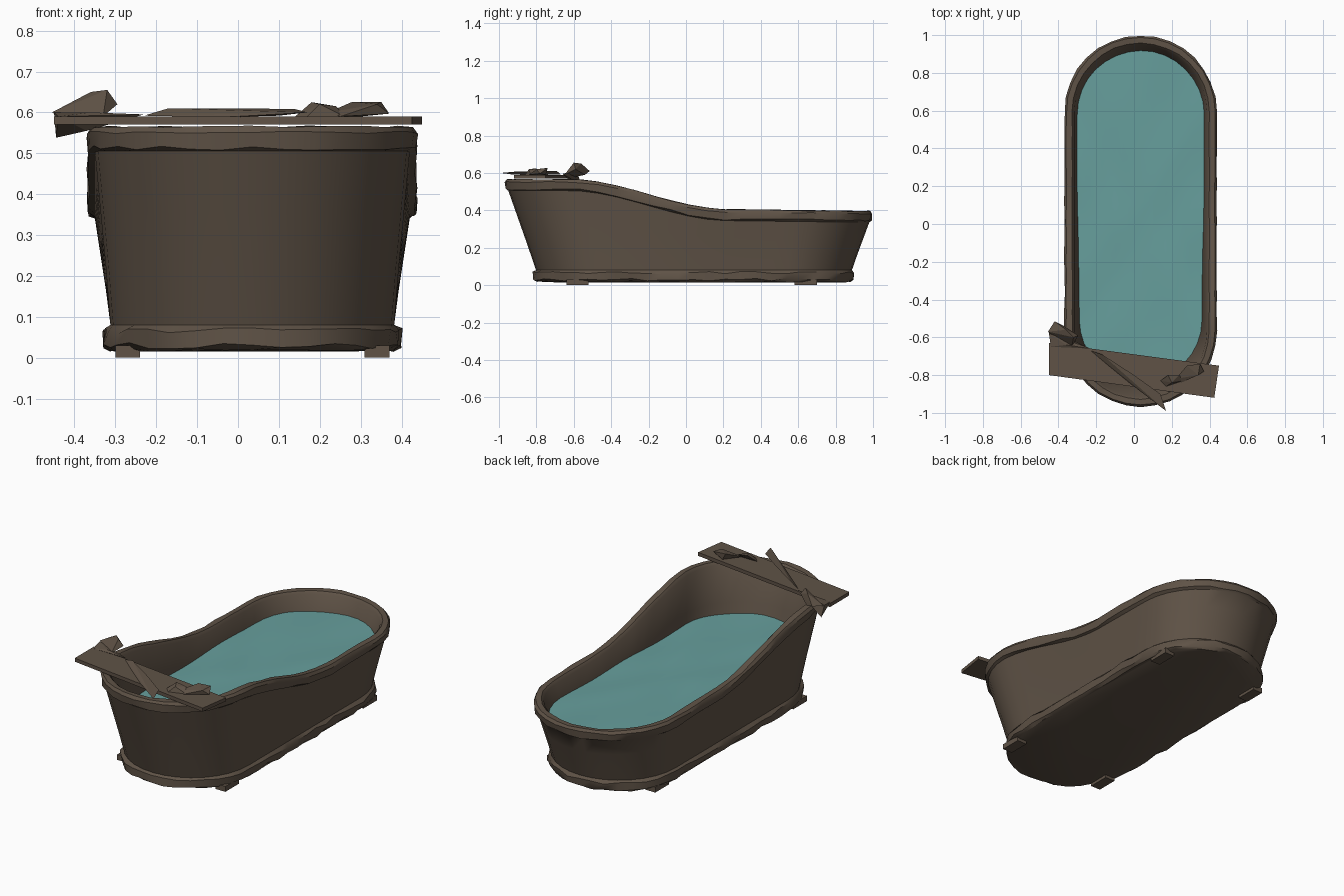
import bpy, bmesh, math, random
from math import sin, cos, pi

random.seed(4)
if "Cube" in bpy.data.objects:
    bpy.data.objects.remove(bpy.data.objects["Cube"])

CX = 0.035          # tub centre line
ARC, SIDE = 16, 12  # segments per rounded end and per straight side


def material(name, rgb):
    m = bpy.data.materials.new(name)
    m.use_nodes = True
    m.diffuse_color = (*rgb, 1)
    m.node_tree.nodes["Principled BSDF"].inputs["Base Color"].default_value = (*rgb, 1)
    return m


BROWN = material("weathered brown", (0.115, 0.086, 0.062))
WATER = material("teal water", (0.135, 0.345, 0.335))


def finish(name, bm, mat, angle=None):
    bmesh.ops.recalc_face_normals(bm, faces=bm.faces)
    me = bpy.data.meshes.new(name)
    bm.to_mesh(me)
    bm.free()
    me.materials.append(mat)
    ob = bpy.data.objects.new(name, me)
    bpy.context.collection.objects.link(ob)
    if angle:
        bpy.ops.object.select_all(action='DESELECT')
        ob.select_set(True)
        bpy.context.view_layer.objects.active = ob
        bpy.ops.object.shade_smooth_by_angle(angle=math.radians(angle))
    return ob


def stadium(t, d):
    """Rounded outline between base (t=0) and rim (t=1), outset by d."""
    w = 0.345 + 0.04 * t + d
    lo = -0.80 - 0.15 * t - d + w
    hi = 0.885 + 0.095 * t + d - w
    pts = [(CX + w * cos(pi * i / ARC), hi + w * sin(pi * i / ARC)) for i in range(ARC + 1)]
    pts += [(CX - w, hi + (lo - hi) * i / SIDE) for i in range(1, SIDE)]
    pts += [(CX - w * cos(pi * i / ARC), lo - w * sin(pi * i / ARC)) for i in range(ARC + 1)]
    pts += [(CX + w, lo + (hi - lo) * i / SIDE) for i in range(1, SIDE)]
    return pts


COUNT = len(stadium(0, 0))
RIM = []
for _, y in stadium(1, 0):
    s = min(1, max(0, (y + 0.62) / 0.84))
    RIM.append(0.565 - 0.16 * s * s * (3 - 2 * s) - 0.012 * max(0, y - 0.2))


def ring(bm, t, d, height, rough=0.0, zrough=0.0):
    """Add one loop; height maps the local rim height to z."""
    base, out = stadium(t, d), stadium(t, d + 0.01)
    loop = []
    for (x, y), (ox, oy), r in zip(base, out, RIM):
        k = random.uniform(-rough, rough) * 100
        loop.append(bm.verts.new((x + (ox - x) * k, y + (oy - y) * k,
                                  height(r) + random.uniform(-zrough, zrough))))
    return loop


def skin(bm, a, b):
    for i in range(COUNT):
        j = (i + 1) % COUNT
        bm.faces.new((a[i], a[j], b[j], b[i]))


# Tub: underside, worn foot band, flared wall, rolled rim, inner wall and floor
bm = bmesh.new()
loops = [
    ring(bm, 0, 0.000, lambda r: 0.02, 0.003, 0.006),
    ring(bm, 0, 0.014, lambda r: 0.03, 0.006, 0.008),
    ring(bm, 0, 0.016, lambda r: 0.066, 0.007, 0.007),
    ring(bm, 0, 0.002, lambda r: 0.08),
]
for t in (0.33, 0.66, 1.0):
    loops.append(ring(bm, t, 0, lambda r: 0.08 + (r - 0.14) * t))
loops += [
    ring(bm, 1, 0.014, lambda r: r - 0.052, 0.004, 0.006),
    ring(bm, 1, 0.018, lambda r: r - 0.014, 0.003, 0.003),
    ring(bm, 1, 0.008, lambda r: r, 0.002, 0.003),
    ring(bm, 1, -0.022, lambda r: r, 0.002, 0.003),
    ring(bm, 1, -0.034, lambda r: r - 0.014),
]
for t in (0.6, 0.1):
    loops.append(ring(bm, t, -0.04, lambda r: 0.06 + (r - 0.07) * t))
for a, b in zip(loops, loops[1:]):
    skin(bm, a, b)
bm.faces.new(loops[0])
bm.faces.new(loops[-1])
finish("tub", bm, BROWN, 35)

# Water: concentric loops with a faint ripple, touching the inner wall
LEVEL = 0.30
bm = bmesh.new()
edge = []
for i, r in enumerate(RIM):
    t = min(1, (LEVEL - 0.06) / (r - 0.07))
    edge.append(stadium(t, -0.036)[i])
loops = []
for s in (1, 0.8, 0.6, 0.4, 0.2):
    loops.append([bm.verts.new((CX + (x - CX) * s, y * s,
                                LEVEL + 0.004 * sin(14 * x * s + 3) * cos(11 * y * s)))
                  for x, y in edge])
for a, b in zip(loops, loops[1:]):
    skin(bm, a, b)
bm.faces.new(loops[-1])
water = finish("water", bm, WATER, 60)


def chunk(name, points):
    """Faceted solid wrapped around a few points."""
    bm = bmesh.new()
    for p in points:
        bm.verts.new(p)
    res = bmesh.ops.convex_hull(bm, input=bm.verts)
    bmesh.ops.delete(bm, geom=[v for v in bm.verts if not v.link_faces], context='VERTS')
    finish(name, bm, BROWN)


def slab(name, outline, low, high):
    chunk(name, [(x, y, z) for x, y in outline for z in (low, high)])


# Tray board lying askew across the high end
slab("tray_board", [(-0.45, -0.63), (0.45, -0.75), (0.425, -0.92), (-0.45, -0.80)], 0.57, 0.59)

# Long splinter on the board
chunk("splinter", [(-0.23, -0.67, 0.592), (-0.17, -0.69, 0.61), (0.0, -0.80, 0.61),
                   (0.14, -0.90, 0.608), (0.17, -0.99, 0.60), (0.10, -0.93, 0.592),
                   (-0.04, -0.83, 0.588)])

# Crumpled cloth over the corner of the rim
chunk("cloth_upper", [(-0.455, -0.57, 0.60), (-0.42, -0.515, 0.61), (-0.36, -0.56, 0.65),
                      (-0.32, -0.60, 0.655), (-0.295, -0.59, 0.62), (-0.33, -0.65, 0.59),
                      (-0.41, -0.61, 0.575), (-0.37, -0.54, 0.59)])
chunk("cloth_lower", [(-0.45, -0.58, 0.60), (-0.445, -0.56, 0.538), (-0.37, -0.62, 0.555),
                      (-0.36, -0.64, 0.60), (-0.44, -0.65, 0.59), (-0.23, -0.66, 0.595)])

# Folded rag in two wedges on the other end of the board
chunk("rag_left", [(0.14, -0.83, 0.59), (0.18, -0.80, 0.625), (0.24, -0.80, 0.615),
                   (0.26, -0.83, 0.59), (0.17, -0.86, 0.59), (0.20, -0.84, 0.62)])
chunk("rag_right", [(0.22, -0.82, 0.60), (0.28, -0.75, 0.626), (0.35, -0.74, 0.626),
                    (0.37, -0.78, 0.597), (0.34, -0.80, 0.62), (0.25, -0.84, 0.59),
                    (0.30, -0.75, 0.59)])

# Worn lumps under both ends that the tub rests on
for x in (-0.27, 0.34):
    for y, w in ((-0.58, 0.06), (0.64, 0.06)):
        slab("foot_lump", [(x - w / 2, y - w), (x + w / 2, y - w),
                           (x + w / 2, y + w), (x - w / 2, y + w)], 0.0, 0.03)
